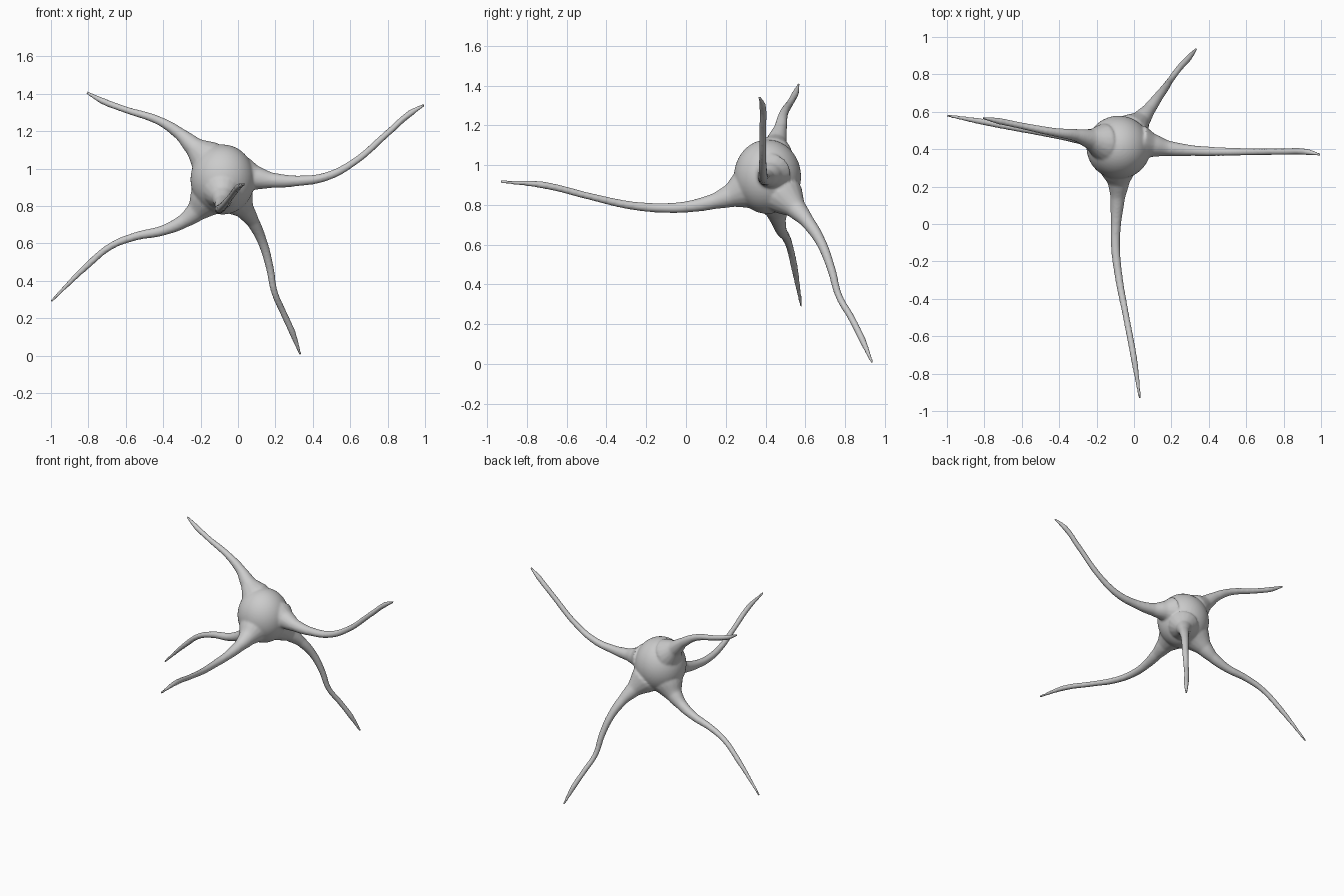
import bpy
from mathutils import Vector

if "Cube" in bpy.data.objects:
    bpy.data.objects.remove(bpy.data.objects["Cube"])

CENTRE = Vector((-0.082, 0.41, 0.942))

# Centre lines of the five arms, from the body surface to the tip
ARMS = {
    "upper_left": [(-.17, .44, 1.06), (-.235, .455, 1.117), (-.31, .475, 1.185), (-.42, .49, 1.255),
                   (-.60, .525, 1.315), (-.72, .55, 1.36), (-.81, .567, 1.408)],
    "right": [(.04, .43, .96), (.10, .42, .95), (.18, .405, .938), (.32, .392, .935), (.47, .387, .957),
              (.62, .386, 1.035), (.80, .387, 1.19), (.92, .386, 1.295), (.997, .37, 1.342)],
    "lower_left": [(-.17, .44, .83), (-.225, .455, .77), (-.29, .465, .72), (-.40, .48, .67), (-.55, .503, .637),
                   (-.68, .523, .585), (-.80, .545, .487), (-1.0, .58, .29)],
    "front": [(-.085, .29, .875), (-.083, .22, .845), (-.087, .14, .818), (-.097, 0, .79), (-.099, -.12, .785),
              (-.082, -.28, .798), (-.045, -.48, .842), (.0, -.72, .9), (.032, -.935, .917)],
    "back": [(-.01, .50, .84), (.035, .555, .78), (.08, .612, .715), (.13, .68, .61), (.168, .73, .48),
             (.195, .77, .34), (.24, .83, .235), (.29, .885, .125), (.334, .938, .004)],
}


def thickness(d, total):
    """Arm radius at distance d: flared root, slow taper, pointed tip."""
    r = .018 + .068 * 2.718 ** (-d / .085) + .014 * max(0, 1 - d / (.6 * total))
    return max(.008, r * min(1, .35 + (total - d) / .12))


def arm(name, pts):
    pts = [Vector(p) for p in pts]
    cu = bpy.data.curves.new(name, 'CURVE')
    cu.dimensions = '3D'
    cu.bevel_depth = 1.0
    cu.bevel_resolution = 6
    cu.resolution_u = 10
    cu.use_fill_caps = True
    sp = cu.splines.new('BEZIER')
    sp.bezier_points.add(len(pts) - 1)
    dist = [0]
    for a, b in zip(pts, pts[1:]):
        dist.append(dist[-1] + (b - a).length)
    for bp, p, d in zip(sp.bezier_points, pts, dist):
        bp.co = p
        bp.radius = thickness(d, dist[-1])
        bp.handle_left_type = bp.handle_right_type = 'AUTO'
    ob = bpy.data.objects.new(name, cu)
    bpy.context.collection.objects.link(ob)
    return ob


# Round cell body
bpy.ops.mesh.primitive_uv_sphere_add(segments=48, ring_count=24, radius=1, location=CENTRE)
body = bpy.context.object
body.name = "cell_body_with_arms"
body.scale = (.172, .169, .187)

# Arms turned to mesh and merged with the body
arms = [arm(n + "_arm", p) for n, p in ARMS.items()]
bpy.ops.object.select_all(action='DESELECT')
for ob in arms:
    ob.select_set(True)
bpy.context.view_layer.objects.active = arms[0]
bpy.ops.object.convert(target='MESH')
body.select_set(True)
bpy.context.view_layer.objects.active = body
bpy.ops.object.transform_apply(location=True, rotation=False, scale=True)
bpy.ops.object.join()

# One continuous smooth skin
rm = body.modifiers.new("skin", 'REMESH')
rm.mode = 'VOXEL'
rm.voxel_size = .007
rm.use_smooth_shade = True
sm = body.modifiers.new("soften", 'SMOOTH')
sm.factor = .5
sm.iterations = 10
